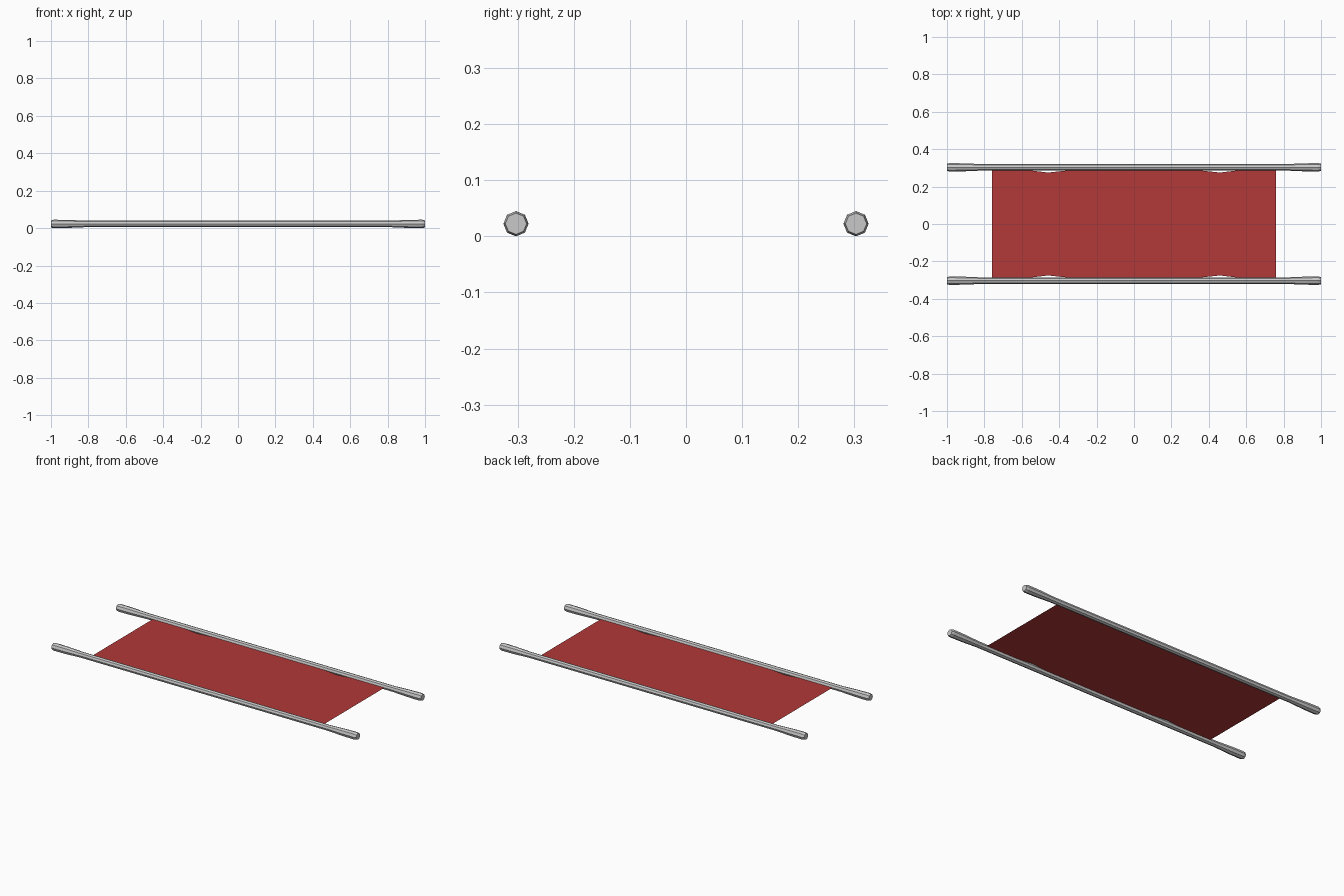
import bpy, bmesh, math

if "Cube" in bpy.data.objects:
    bpy.data.objects.remove(bpy.data.objects["Cube"])

POLE_Y, POLE_Z, SIDES = 0.303, 0.0225, 8


def material(name, rgb):
    m = bpy.data.materials.new(name)
    m.diffuse_color = (*rgb, 1)
    m.use_nodes = True
    m.node_tree.nodes["Principled BSDF"].inputs["Base Color"].default_value = m.diffuse_color
    return m


grey = material("light grey metal", (0.58, 0.58, 0.58))
red = material("red canvas", (0.45, 0.04, 0.04))


def add_object(name, bm, mat):
    mesh = bpy.data.meshes.new(name)
    bm.to_mesh(mesh)
    bm.free()
    mesh.materials.append(mat)
    obj = bpy.data.objects.new(name, mesh)
    bpy.context.collection.objects.link(obj)
    return obj


def lathe_x(name, profile, y, z, mat):
    """Faceted rod along x from (x, radius) pairs, capped at both ends."""
    bm = bmesh.new()
    rings = []
    for x, r in profile:
        rings.append([bm.verts.new((x, y + r * math.cos(a), z + r * math.sin(a)))
                      for a in (2 * math.pi * i / SIDES for i in range(SIDES))])
    for a, b in zip(rings, rings[1:]):
        for i in range(SIDES):
            j = (i + 1) % SIDES
            bm.faces.new((a[i], a[j], b[j], b[i]))
    bm.faces.new(rings[0])
    bm.faces.new(rings[-1])
    bmesh.ops.recalc_face_normals(bm, faces=bm.faces)
    return add_object(name, bm, mat)


# Carrying poles with flared hand grips at each end
half = [(0.81, 0.0172), (0.91, 0.0215), (0.985, 0.0225), (1.0, 0.019)]
profile = [(-x, r) for x, r in reversed(half)] + half
for side, label in ((-1, "front"), (1, "back")):
    lathe_x(label + "_pole", profile, side * POLE_Y, POLE_Z, grey)

# Flat canvas bed, with shallow notches beside the poles
edge = [(-0.76, 0.297), (-0.60, 0.292), (-0.46, 0.275), (-0.30, 0.292),
        (0.30, 0.292), (0.46, 0.275), (0.60, 0.292), (0.76, 0.297)]
bm = bmesh.new()
low = [bm.verts.new((x, -y, POLE_Z)) for x, y in edge]
high = [bm.verts.new((x, y, POLE_Z)) for x, y in edge]
for i in range(len(edge) - 1):
    bm.faces.new((low[i], low[i + 1], high[i + 1], high[i]))
add_object("canvas_bed", bm, red)
